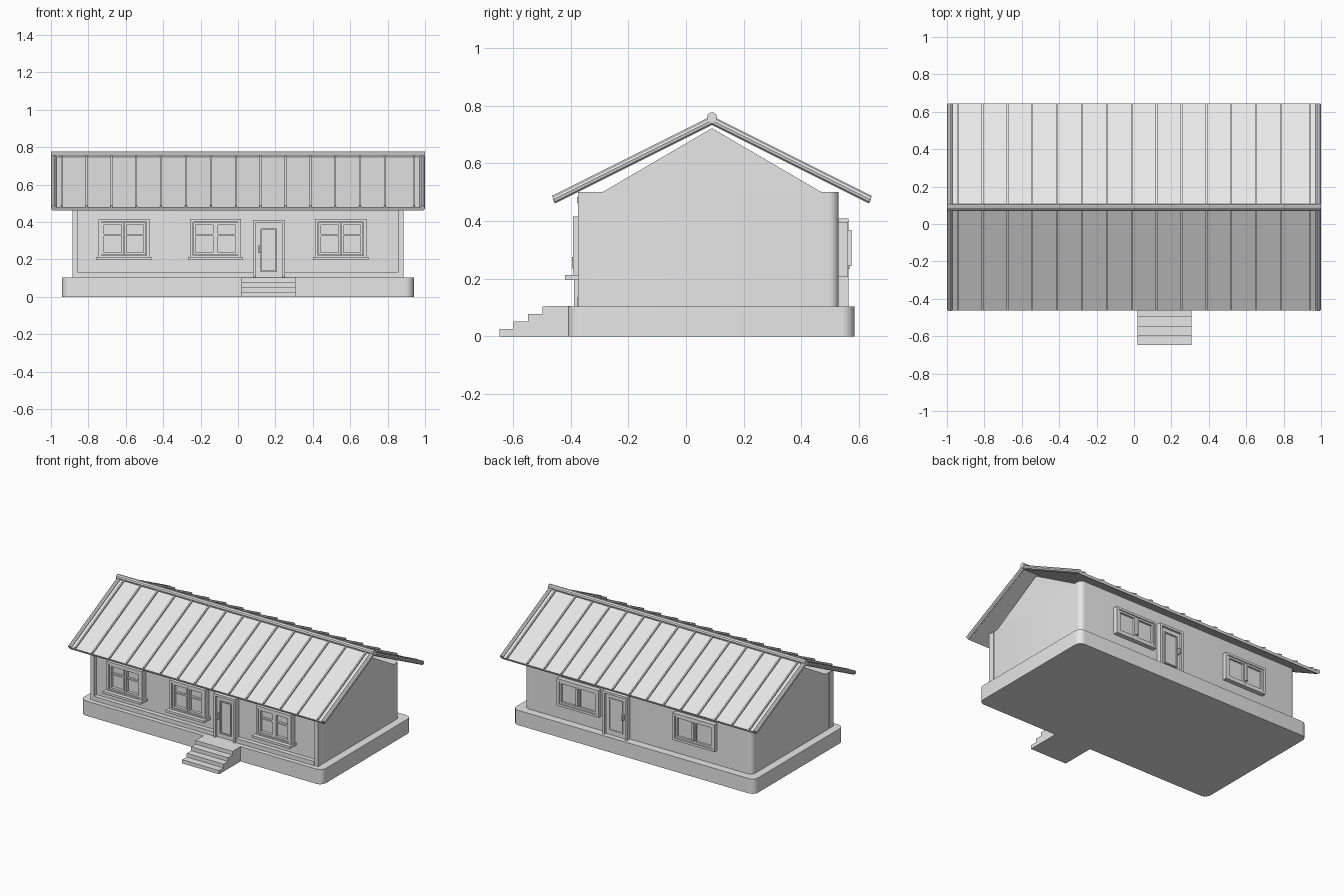
import bpy, bmesh, math

cube = bpy.data.objects.get("Cube")
if cube:
    bpy.data.objects.remove(cube, do_unlink=True)

grey = bpy.data.materials.new("plain_grey")
grey.use_nodes = True
grey.diffuse_color = (0.8, 0.8, 0.8, 1)
grey.node_tree.nodes["Principled BSDF"].inputs["Base Color"].default_value = (0.8, 0.8, 0.8, 1)
parts = []


def finish(name, bm):
    bmesh.ops.recalc_face_normals(bm, faces=bm.faces)
    mesh = bpy.data.meshes.new(name)
    bm.to_mesh(mesh)
    bm.free()
    mesh.materials.append(grey)
    ob = bpy.data.objects.new(name, mesh)
    bpy.context.collection.objects.link(ob)
    parts.append(ob)
    return ob


def prism(name, profile, x0, x1):
    """Extrude a closed (y, z) profile along x."""
    bm = bmesh.new()
    face = bm.faces.new([bm.verts.new((x0, y, z)) for y, z in profile])
    ext = bmesh.ops.extrude_face_region(bm, geom=[face])["geom"]
    for v in ext:
        if isinstance(v, bmesh.types.BMVert):
            v.co.x = x1
    return finish(name, bm)


def box(name, x, y, z, radius=0):
    """Box from (min, max) ranges, with rounded upright corners if wanted."""
    bm = bmesh.new()
    bmesh.ops.create_cube(bm, size=1)
    for v in bm.verts:
        v.co = [r[0] if c < 0 else r[1] for c, r in zip(v.co, (x, y, z))]
    if radius:
        upright = [e for e in bm.edges if abs(e.verts[0].co.z - e.verts[1].co.z) > 0.01]
        bmesh.ops.bevel(bm, geom=upright, offset=radius, segments=6, profile=0.5, affect='EDGES')
    return finish(name, bm)


def tube(name, points, radius):
    """Round bar along a polyline."""
    curve = bpy.data.curves.new(name, 'CURVE')
    curve.dimensions = '3D'
    curve.bevel_depth = radius
    curve.bevel_resolution = 3
    curve.use_fill_caps = True
    spline = curve.splines.new('POLY')
    spline.points.add(len(points) - 1)
    for p, co in zip(spline.points, points):
        p.co = (*co, 1)
    tmp = bpy.data.objects.new(name + "_path", curve)
    bpy.context.collection.objects.link(tmp)
    dg = bpy.context.evaluated_depsgraph_get()
    bm = bmesh.new()
    bm.from_mesh(bpy.data.meshes.new_from_object(tmp.evaluated_get(dg)))
    bpy.data.objects.remove(tmp, do_unlink=True)
    return finish(name, bm)


BASE, RIDGE_Y, SLOPE = 0.104, 0.09, 0.5

# Foundation, walls and gables
box("foundation", (-0.94, 0.94), (-0.41, 0.585), (0, BASE), 0.045)
box("walls", (-0.885, 0.885), (-0.347, 0.53), (BASE, 0.5), 0.035)
prism("gables", [(RIDGE_Y - 0.38, 0.5), (RIDGE_Y + 0.38, 0.5), (RIDGE_Y, 0.722)], -0.885, 0.885)

# Entrance steps
tread = (BASE / 4)
profile = [(-0.4, 0), (-0.648, 0)]
for i in range(4):
    y = -0.648 + 0.05 * i
    profile += [(y, tread * (i + 1)), (y + 0.05, tread * (i + 1))]
profile[-1] = (-0.4, BASE + 0.001)
prism("entrance_steps", profile, 0.02, 0.307)


# Roof: folded layers over both slopes
def roof_layer(name, x0, x1, low, high, half=0.553):
    inner = half - (high - low) * 0.4
    left, right = RIDGE_Y - half, RIDGE_Y + half
    prism(name, [(left, high - half * SLOPE), (RIDGE_Y, high), (right, high - half * SLOPE),
                 (RIDGE_Y + inner, low - inner * SLOPE), (RIDGE_Y, low),
                 (RIDGE_Y - inner, low - inner * SLOPE)], x0, x1)


roof_layer("roof_deck", -0.985, 0.985, 0.734, 0.753)
seams = [-0.81 + 0.133 * i for i in range(13)] + [-0.942, 0.942]
for x in seams:
    roof_layer("roof_seam", x - 0.005, x + 0.005, 0.745, 0.764)
tube("ridge_cap", [(-1, RIDGE_Y, 0.759), (1, RIDGE_Y, 0.759)], 0.018)
for s in (-1, 1):
    for side in (-1, 1):
        tube("gable_edge_roll", [(s * 0.985, RIDGE_Y, 0.749),
                                 (s * 0.985, RIDGE_Y + side * 0.549, 0.749 - 0.549 * SLOPE)], 0.0148)

# Front corner posts and wall trim
for s in (-1, 1):
    a, b = sorted((s * 0.857, s * 0.885))
    box("corner_post", (a, b), (-0.374, -0.33), (BASE, 0.5))
for x in ((-0.857, 0.08), (0.25, 0.857)):
    box("skirting", x, (-0.378, -0.34), (BASE, 0.134))
box("top_trim", (-0.857, 0.857), (-0.378, -0.34), (0.462, 0.483))


# Openings: face = wall plane y, out = outward direction along y
def panel(name, x, face, out, depth, z):
    box(name, x, sorted((face - out * 0.01, face + out * depth)), z)


def frame(name, x, face, out, depth, z, w, sill=True):
    panel(name + "_left", (x[0], x[0] + w), face, out, depth, z)
    panel(name + "_right", (x[1] - w, x[1]), face, out, depth, z)
    inner = (x[0] + w, x[1] - w)
    panel(name + "_head", inner, face, out, depth, (z[1] - w, z[1]))
    if sill:
        panel(name + "_bottom", inner, face, out, depth, (z[0], z[0] + w))


def window(name, cx, half, face, out, z, depth, bars):
    frame(name + "_frame", (cx - half, cx + half), face, out, depth, z, 0.016)
    panel(name + "_glass", (cx - half + 0.01, cx + half - 0.01), face, out, depth * 0.4,
          (z[0] + 0.01, z[1] - 0.01))
    lo, hi = z[0] + 0.018, z[1] - 0.018
    for x in ((cx - half + 0.018, cx - 0.001), (cx + 0.001, cx + half - 0.018)):
        frame(name + "_sash", x, face, out, depth * 0.85, (lo, hi), 0.013)
        if bars:
            mid = lo + (hi - lo) * 0.62
            panel(name + "_bar", (x[0] + 0.013, x[1] - 0.013), face, out, depth * 0.75,
                  (mid - 0.005, mid + 0.005))


def door(name, x, face, out, z, depth, handle_x):
    frame(name + "_frame", x, face, out, depth, z, 0.016, False)
    leaf = (x[0] + 0.016, x[1] - 0.016)
    panel(name + "_leaf", leaf, face, out, depth * 0.55, (z[0], z[1] - 0.016))
    frame(name + "_moulding", (leaf[0] + 0.025, leaf[1] - 0.025), face, out, depth * 0.75,
          (z[0] + 0.03, z[1] - 0.045), 0.008)
    panel(name + "_handle", (handle_x - 0.005, handle_x + 0.005), face, out, depth * 1.15,
          (0.235, 0.275))


for cx in (-0.61, -0.12, 0.55):
    window("front_window", cx, 0.137, -0.347, -1, (0.205, 0.415), 0.045, True)
    box("front_window_sill", (cx - 0.148, cx + 0.148), (-0.42, -0.34), (0.196, 0.212))
door("front_door", (0.08, 0.25), -0.347, -1, (BASE, 0.41), 0.042, 0.112)

for cx in (0.45, -0.452):
    window("back_window", cx, 0.162, 0.53, 1, (0.205, 0.396), 0.032, False)
    panel("back_window_latch", (cx - 0.008, cx + 0.008), 0.53, 1, 0.044, (0.243, 0.368))
door("back_door", (0.065, 0.255), 0.53, 1, (BASE, 0.408), 0.034, 0.1)

# Smooth the rounded parts, keep corners crisp
bpy.ops.object.select_all(action='DESELECT')
for ob in parts:
    ob.select_set(True)
bpy.context.view_layer.objects.active = parts[0]
bpy.ops.object.shade_smooth_by_angle(angle=math.radians(35))
